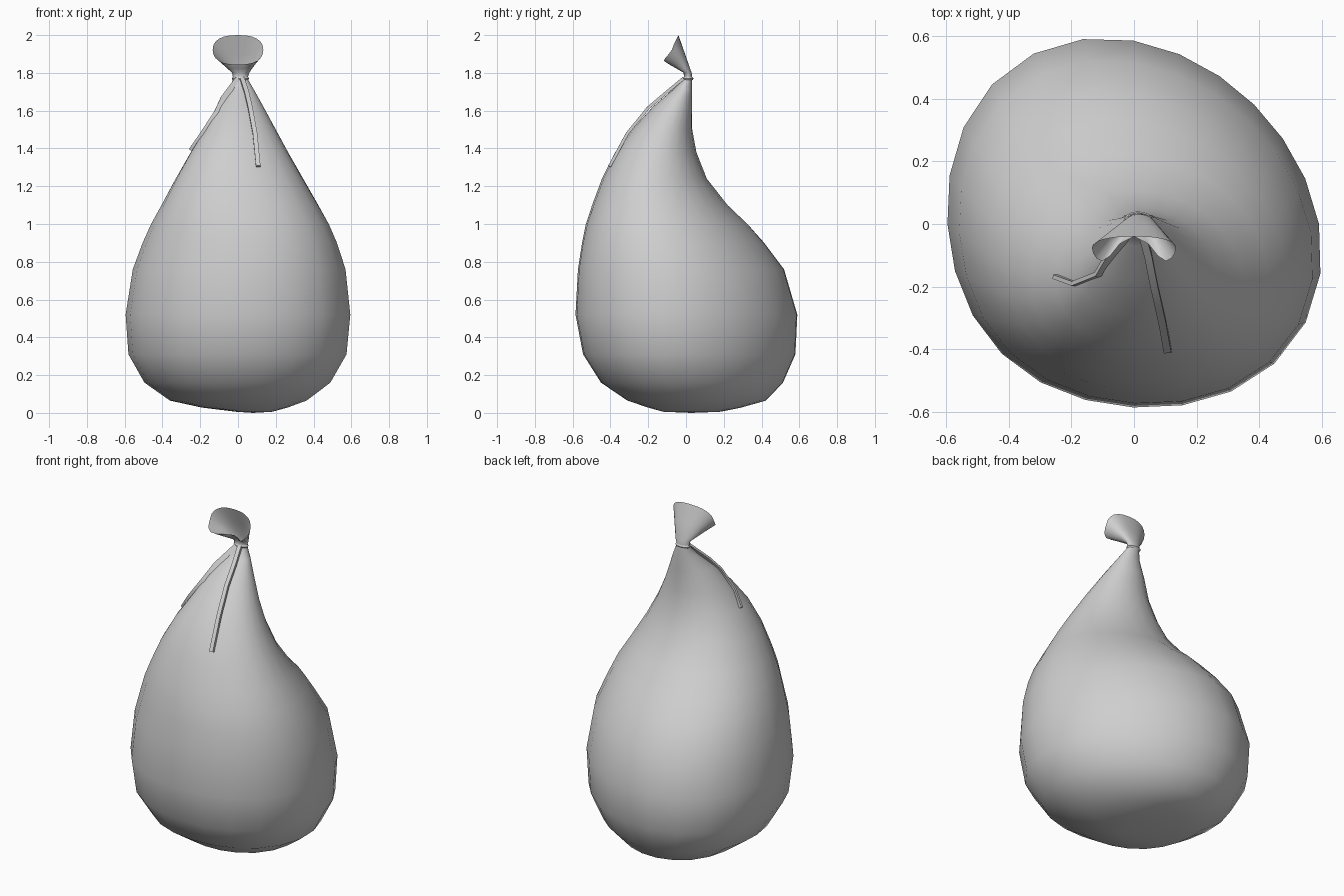
import bpy, bmesh, math
from mathutils import Vector

if "Cube" in bpy.data.objects:
    bpy.data.objects.remove(bpy.data.objects["Cube"], do_unlink=True)

GREY = (0.62, 0.62, 0.62, 1)
cloth = bpy.data.materials.new("light_grey_cloth")
cloth.use_nodes = True
cloth.diffuse_color = GREY
cloth.node_tree.nodes["Principled BSDF"].inputs["Base Color"].default_value = GREY

SEGMENTS = 24


def make_object(name, bm, angle=None):
    """Turn a bmesh into a smooth-shaded grey object."""
    bmesh.ops.recalc_face_normals(bm, faces=bm.faces[:])
    mesh = bpy.data.meshes.new(name)
    bm.to_mesh(mesh)
    bm.free()
    mesh.materials.append(cloth)
    obj = bpy.data.objects.new(name, mesh)
    bpy.context.collection.objects.link(obj)
    for p in mesh.polygons:
        p.use_smooth = True
    if angle is not None:
        bpy.ops.object.select_all(action="DESELECT")
        obj.select_set(True)
        bpy.context.view_layer.objects.active = obj
        bpy.ops.object.shade_smooth_by_angle(angle=math.radians(angle))


def bridge(bm, a, b):
    """Join two closed vertex loops with quads."""
    n = len(a)
    for i in range(n):
        j = (i + 1) % n
        bm.faces.new((a[i], a[j], b[j], b[i]))


def body_ring(z, x0, x1, y0, y1):
    """Lopsided oval: bulges on one diagonal low down, rounder near the neck."""
    skew = 0.0575 - 0.14 * max(0, z - 0.9)
    pts = []
    for i in range(SEGMENTS):
        t = math.tau * i / SEGMENTS
        u = t - math.pi / 4
        r = (1 - skew * math.sin(2 * t) - 0.02 * (math.cos(u) + math.cos(3 * u))
             + 0.009 * (1 - math.cos(4 * t)))
        pts.append(Vector(((x0 + x1) / 2 + (x1 - x0) / 2 * r * math.cos(t),
                           (y0 + y1) / 2 + (y1 - y0) / 2 * r * math.sin(t), z)))
    return pts


def mouth_ring():
    """Forward-facing open rim, pinched in the middle of its lower lip."""
    pts = []
    for i in range(SEGMENTS):
        t = math.tau * i / SEGMENTS
        s, c = math.sin(t), math.cos(t)
        if s >= 0:
            y = -0.075 + 0.035 * s
        else:
            y = -0.075 + 0.07 * s + 0.105 * s ** 8
        pts.append(Vector((math.copysign(0.134 * abs(c) ** 0.8, c), y,
                           1.922 + math.copysign(0.078 * abs(s) ** 0.85, s))))
    return pts


# Sack: height, x extents, y extents, from the base to the tied neck
profile = [
    (0.006, -0.01, 0.18, -0.12, 0.18),
    (0.028, -0.19, 0.26, -0.20, 0.29),
    (0.065, -0.36, 0.36, -0.31, 0.42),
    (0.160, -0.495, 0.485, -0.45, 0.51),
    (0.310, -0.58, 0.57, -0.545, 0.575),
    (0.520, -0.595, 0.59, -0.585, 0.585),
    (0.760, -0.557, 0.565, -0.572, 0.515),
    (0.900, -0.505, 0.52, -0.55, 0.41),
    (1.000, -0.46, 0.48, -0.53, 0.325),
    (1.100, -0.405, 0.425, -0.497, 0.22),
    (1.240, -0.33, 0.345, -0.445, 0.11),
    (1.380, -0.25, 0.265, -0.375, 0.055),
    (1.500, -0.175, 0.20, -0.285, 0.033),
    (1.620, -0.11, 0.135, -0.175, 0.033),
    (1.710, -0.045, 0.085, -0.07, 0.033),
    (1.770, -0.025, 0.05, -0.01, 0.033),
    (1.800, -0.03, 0.06, -0.012, 0.03),
]
rings = [body_ring(*row) for row in profile]

# Flared mouth above the neck
rim = mouth_ring()
rings.append([a.lerp(b, 0.5) for a, b in zip(rings[-1], rim)])
rings.append(rim)

bm = bmesh.new()
loops = [[bm.verts.new(p) for p in ring] for ring in rings]
for lower, upper in zip(loops, loops[1:]):
    bridge(bm, lower, upper)
base = bm.verts.new((0.08, 0.03, 0.0))
for i in range(SEGMENTS):
    bm.faces.new((base, loops[0][(i + 1) % SEGMENTS], loops[0][i]))
make_object("sack", bm)


def ribbon(name, points, across, half_width, half_thick):
    """Flat cord with a box section swept along a polyline."""
    pts = [Vector(p) for p in points]
    bm = bmesh.new()
    sections = []
    for i, p in enumerate(pts):
        tangent = (pts[min(i + 1, len(pts) - 1)] - pts[max(i - 1, 0)]).normalized()
        side = Vector(across)
        side = (side - tangent * side.dot(tangent)).normalized()
        up = tangent.cross(side)
        sections.append([bm.verts.new(p + side * half_width * a + up * half_thick * b)
                         for a, b in ((-1, -1), (1, -1), (1, 1), (-1, 1))])
    for a, b in zip(sections, sections[1:]):
        bridge(bm, a, b)
    bm.faces.new(sections[0])
    bm.faces.new(sections[-1])
    make_object(name, bm, angle=40)


# Two loose cord ends hanging down the front
ribbon("left_cord_end", [(0.022, -0.015, 1.77), (0.045, -0.10, 1.70), (0.065, -0.20, 1.615),
                         (0.09, -0.31, 1.48), (0.107, -0.405, 1.305)], (1, 0, 0), 0.012, 0.008)
ribbon("right_cord_end", [(0.0, -0.012, 1.765), (-0.075, -0.10, 1.665), (-0.11, -0.16, 1.59),
                          (-0.185, -0.19, 1.475), (-0.245, -0.168, 1.388)],
       (-0.84, 0, 0.54), 0.017, 0.007)

# Slim tie wound around the neck
bm = bmesh.new()
bands = []
for grow, z in ((0.0, 1.762), (0.005, 1.77), (0.0, 1.778)):
    bands.append([bm.verts.new((0.013 + (0.041 + grow) * math.cos(math.tau * i / 16),
                                0.011 + (0.024 + grow) * math.sin(math.tau * i / 16), z))
                  for i in range(16)])
for a, b in zip(bands, bands[1:]):
    bridge(bm, a, b)
make_object("neck_tie", bm, angle=40)
